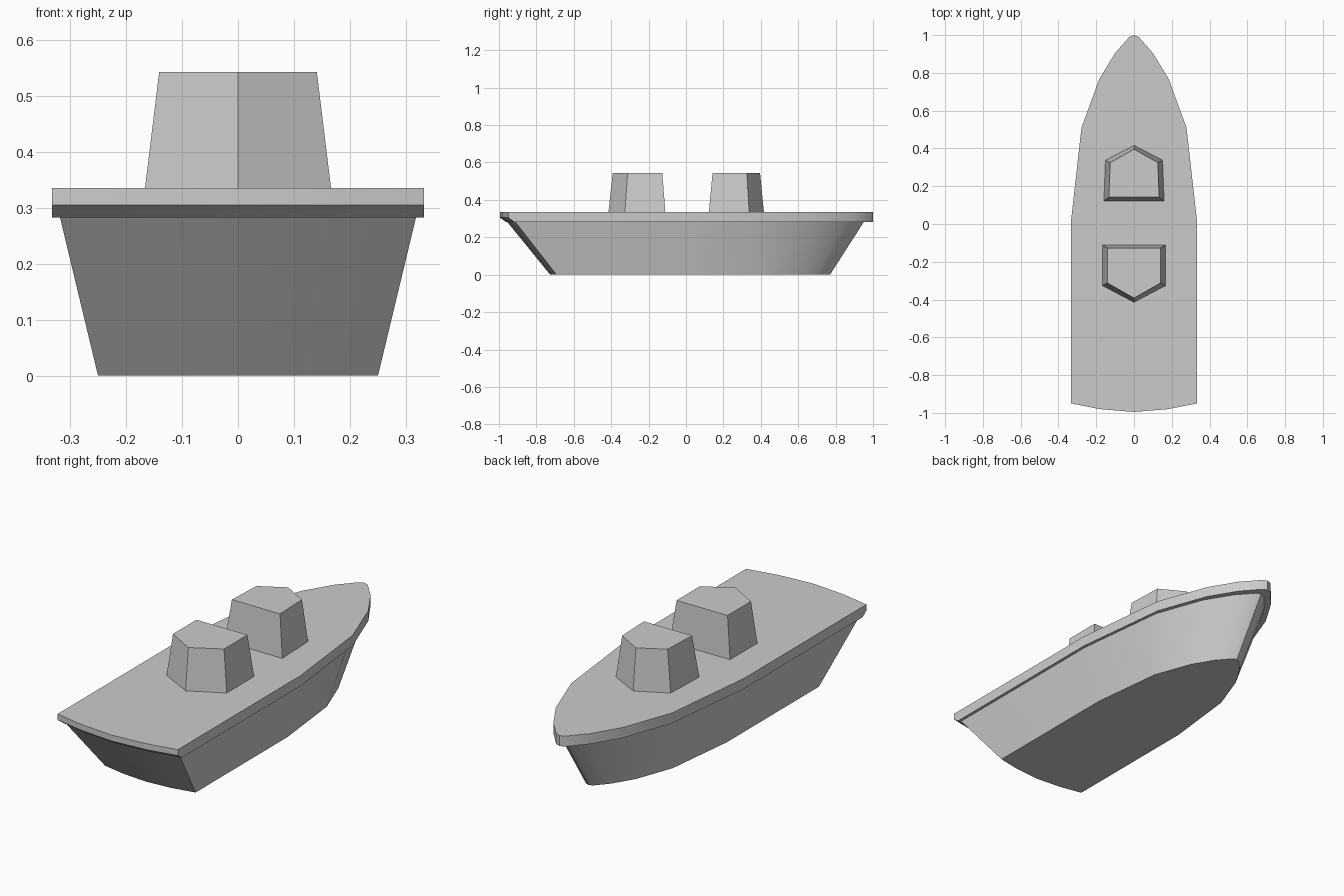
import bpy, bmesh, math

if "Cube" in bpy.data.objects:
    bpy.data.objects.remove(bpy.data.objects["Cube"])


def loft(name, levels):
    """Skin stacked symmetric outlines; each level is (z, half outline from stern to bow)."""
    bm = bmesh.new()
    rings = []
    for z, half in levels:
        pts = half + [(-x, y) for x, y in reversed(half) if x > 1e-6]
        rings.append([bm.verts.new((x, y, z)) for x, y in pts])
    n = len(rings[0])
    for a, b in zip(rings, rings[1:]):
        for i in range(n):
            j = (i + 1) % n
            bm.faces.new((a[i], a[j], b[j], b[i]))
    bm.faces.new(rings[0][::-1])
    bm.faces.new(rings[-1])
    bmesh.ops.recalc_face_normals(bm, faces=bm.faces)
    mesh = bpy.data.meshes.new(name)
    bm.to_mesh(mesh)
    bm.free()
    ob = bpy.data.objects.new(name, mesh)
    bpy.context.collection.objects.link(ob)
    bpy.ops.object.select_all(action='DESELECT')
    ob.select_set(True)
    bpy.context.view_layer.objects.active = ob
    bpy.ops.object.shade_smooth_by_angle(angle=math.radians(30))
    return ob


def scaled(half, sx, sy, dy):
    return [(x * sx, y * sy + dy) for x, y in half]


# Deck outline, starboard half
deck = [(0, -0.995), (0.18, -0.98), (0.333, -0.95), (0.333, 0.02), (0.278, 0.51),
        (0.185, 0.765), (0.1, 0.905), (0.025, 0.99), (0, 1.0)]

# Deck slab, with the stern edge tucked in slightly underneath
under = [(x, y + 0.03 if y < -0.9 else y) for x, y in deck]
loft("deck", [(0.283, under), (0.305, deck), (0.335, deck)])

# Flared hull under the deck
loft("hull", [(0.0, scaled(deck, 0.752, 0.75, 0.02)),
              (0.284, scaled(deck, 0.957, 0.957, -0.005))])

# Two tapered five-sided cabins with pointed ends facing outward
loft("front_cabin", [
    (0.33, [(0, -0.415), (0.167, -0.327), (0.167, -0.11), (0, -0.11)]),
    (0.543, [(0, -0.392), (0.141, -0.312), (0.141, -0.127), (0, -0.127)])])
loft("rear_cabin", [
    (0.33, [(0, 0.122), (0.16, 0.122), (0.152, 0.338), (0, 0.417)]),
    (0.543, [(0, 0.142), (0.133, 0.142), (0.126, 0.325), (0, 0.396)])])
